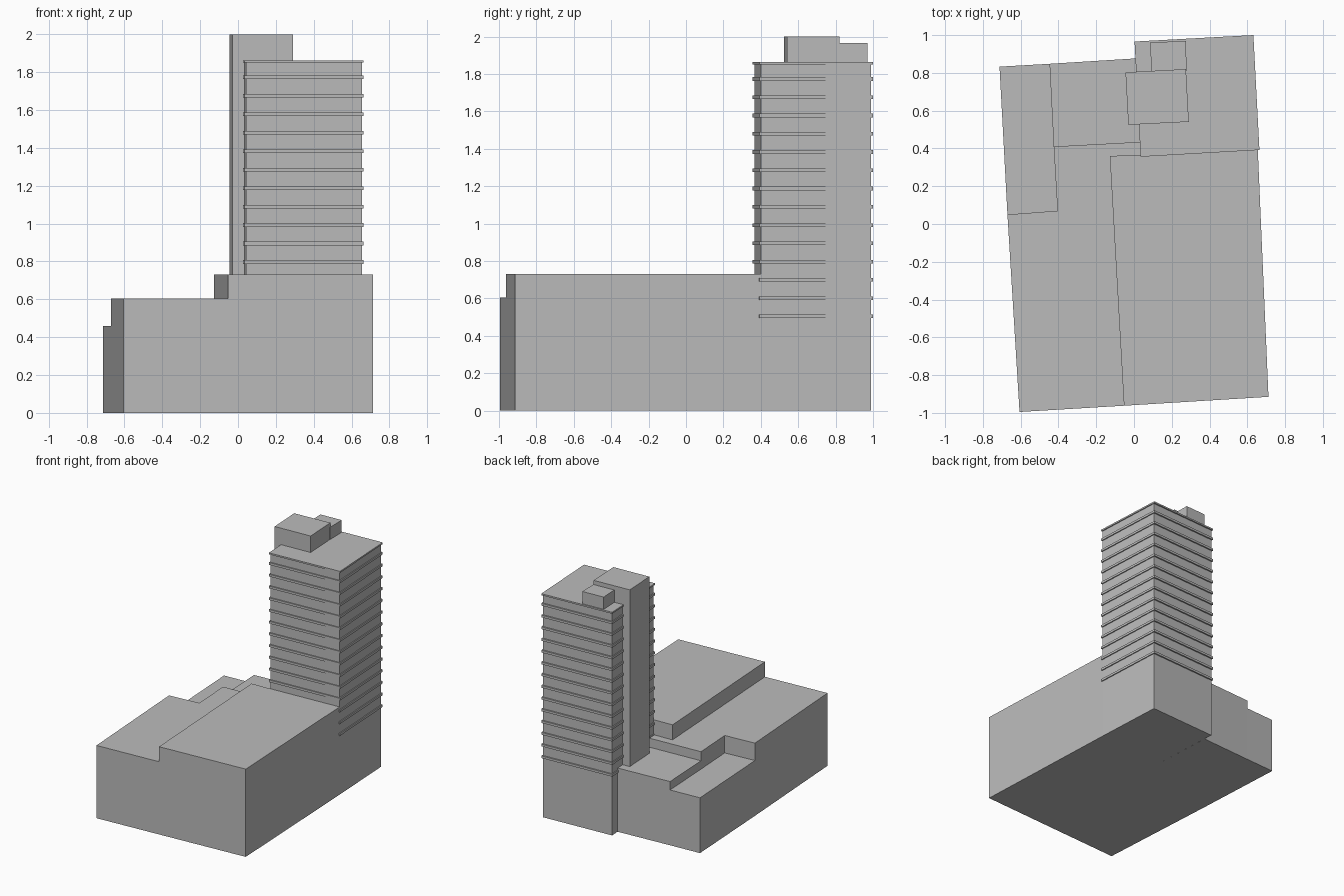
import bpy
import bmesh

cube = bpy.data.objects.get("Cube")
if cube:
    bpy.data.objects.remove(cube, do_unlink=True)

# One plain colour for the whole building
grey = bpy.data.materials.new("concrete_grey")
grey.use_nodes = True
colour = (0.5, 0.5, 0.5, 1)
grey.diffuse_color = colour
grey.node_tree.nodes["Principled BSDF"].inputs["Base Color"].default_value = colour


def prism(name, footprint, bottom, top):
    """Extrude a ground-plan outline between two heights."""
    bm = bmesh.new()
    face = bm.faces.new([bm.verts.new((x, y, bottom)) for x, y in footprint])
    side = bmesh.ops.extrude_face_region(bm, geom=[face])
    for v in side["geom"]:
        if isinstance(v, bmesh.types.BMVert):
            v.co.z = top
    bmesh.ops.recalc_face_normals(bm, faces=bm.faces)
    mesh = bpy.data.meshes.new(name)
    bm.to_mesh(mesh)
    bm.free()
    mesh.materials.append(grey)
    obj = bpy.data.objects.new(name, mesh)
    bpy.context.collection.objects.link(obj)
    return obj


# Shared corners of the podium plan
front_left, front_right = (-.606, -.995), (.712, -.915)
step_front, step_back = (-.053, -.962), (-.128, .36)
wing_front, wing_inner, wing_back = (-.67, .05), (-.405, .07), (-.447, .848)
terrace_corner, terrace_end = (-.425, .41), (.039, .435)
tower_left, tower_right = (.043, .366), (.655, .40)

# Stepped podium
prism("podium_high", [step_front, front_right, tower_right, tower_left, step_back], 0, .73)
prism("podium_middle", [front_left, step_front, step_back, tower_left, terrace_end,
                        terrace_corner, wing_inner, wing_front], 0, .605)
prism("back_terrace", [terrace_corner, terrace_end, (.015, .877), wing_back], 0, .53)
prism("low_wing", [wing_front, wing_inner, wing_back, (-.712, .833)], 0, .46)

# Tower, lift shaft and rooftop plant room
prism("tower", [tower_left, tower_right, (.625, .988), (.012, .955)], 0, 1.855)
prism("lift_shaft", [(-.03, .525), (.29, .541), (.275, .82), (-.045, .803)], .45, 2)
prism("plant_room", [(.093, .80), (.278, .81), (.275, .97), (.085, .96)], 1.85, 1.965)

# Projecting floor slabs and roof
slab = [(.035, .356), (.664, .392), (.632, 1), (.003, .966)]
for floor in range(14):
    z = .495 + floor * .0976
    prism("floor_slab", slab, z, z + .019)
prism("roof_slab", slab, 1.85, 1.863)
